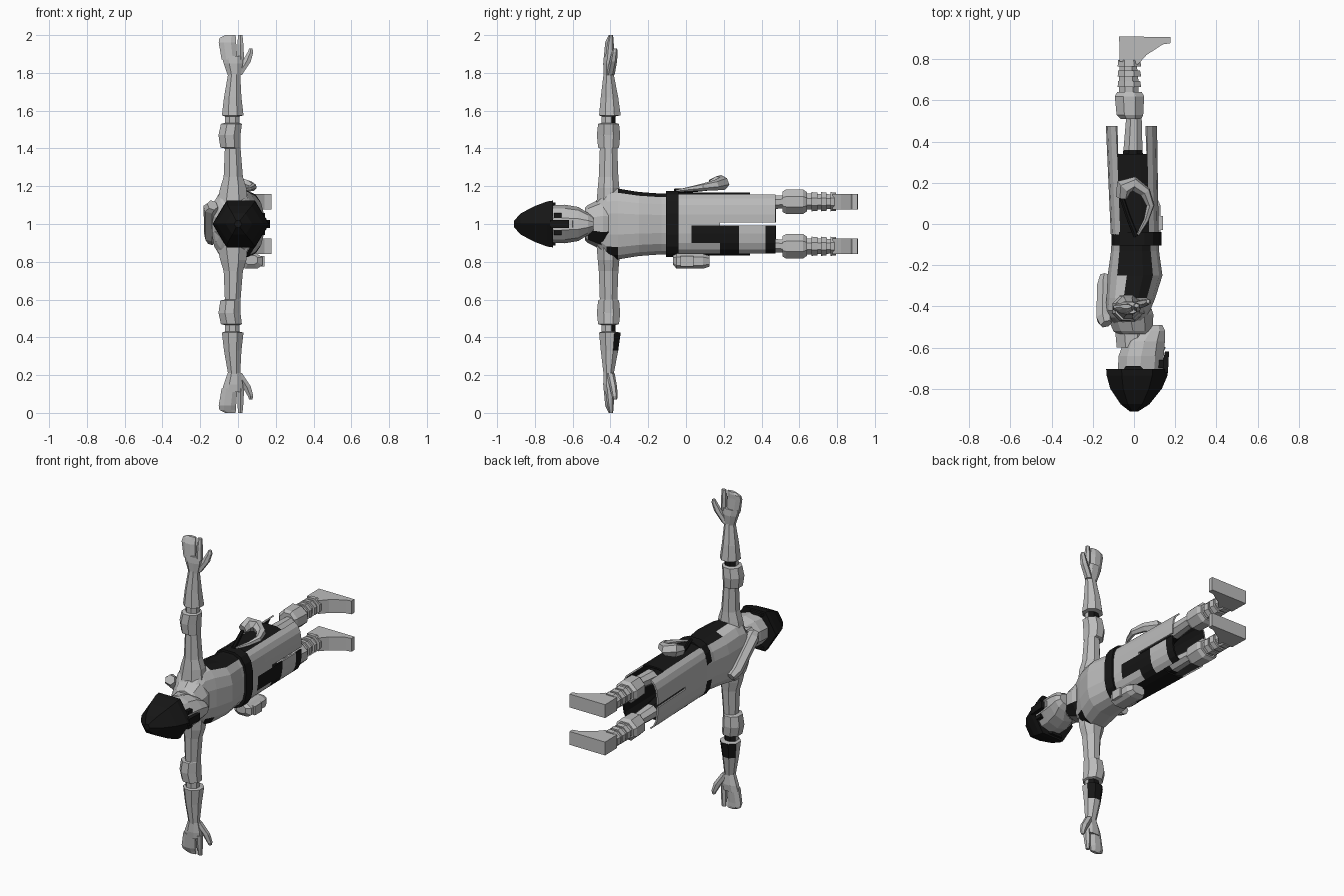
import bpy, bmesh, math
from mathutils import Vector

cube = bpy.data.objects.get("Cube")
if cube:
    bpy.data.objects.remove(cube, do_unlink=True)


def material(name, v):
    m = bpy.data.materials.new(name)
    m.use_nodes = True
    m.diffuse_color = (v, v, v, 1)
    m.node_tree.nodes["Principled BSDF"].inputs["Base Color"].default_value = (v, v, v, 1)
    return m


MATS = [material("light_grey", 0.5), material("black", 0.008)]


def finish(name, bm, rule=None):
    """Turn a bmesh into a flat shaded object, black where the rule holds."""
    bmesh.ops.recalc_face_normals(bm, faces=bm.faces)
    bm.normal_update()
    for f in bm.faces:
        f.material_index = int(bool(rule(f.calc_center_median(), f.normal))) if rule else 0
    me = bpy.data.meshes.new(name)
    bm.to_mesh(me)
    bm.free()
    for m in MATS:
        me.materials.append(m)
    ob = bpy.data.objects.new(name, me)
    bpy.context.collection.objects.link(ob)
    return ob


def rings(axis, rows, n=8, power=1.0, phase=0.5, side=1, caps=True):
    """Loft of rows (position, centre x, centre 2, radius x, radius 2) along y or z."""
    bm = bmesh.new()
    loops = []
    for t, cx, c2, rx, r2 in rows:
        loop = []
        for i in range(n):
            a = math.tau * (i + phase) / n
            c, s = math.cos(a), math.sin(a)
            x = cx + rx * math.copysign(abs(c) ** power, c)
            w = c2 + r2 * math.copysign(abs(s) ** power, s)
            y, z = (t, w) if axis == "y" else (w, t)
            loop.append(bm.verts.new((x, y, 1 + side * (z - 1))))
        loops.append(loop)
    for a, b in zip(loops, loops[1:]):
        for i in range(n):
            j = (i + 1) % n
            bm.faces.new((a[i], a[j], b[j], b[i]))
    if caps:
        bm.faces.new(loops[0])
        bm.faces.new(loops[-1])
    return bm


def loft(name, axis, rows, rule=None, **kw):
    return finish(name, rings(axis, rows, **kw), rule)


def slab(name, outline, z, half, side=1, rule=None):
    """Prism from an outline in x and y."""
    bm = bmesh.new()
    lo, hi = [[bm.verts.new((x, y, 1 + side * (z + d - 1))) for x, y in outline]
              for d in (-half, half)]
    bm.faces.new(lo)
    bm.faces.new(hi)
    for i in range(len(lo)):
        j = (i + 1) % len(lo)
        bm.faces.new((lo[i], lo[j], hi[j], hi[i]))
    return finish(name, bm, rule)


def tube(name, points, mat=0):
    """Faceted tube through points (x, y, z, radius)."""
    bm = bmesh.new()
    pts = [Vector(p[:3]) for p in points]
    loops = []
    for i, p in enumerate(pts):
        d = pts[min(i + 1, len(pts) - 1)] - pts[max(i - 1, 0)]
        u = d.cross(Vector((0.3, 0.1, 1))).normalized()
        v = d.cross(u).normalized()
        loops.append([bm.verts.new(p + points[i][3] * (u * math.cos(k * math.tau / 6)
                      + v * math.sin(k * math.tau / 6))) for k in range(6)])
    for a, b in zip(loops, loops[1:]):
        for k in range(6):
            bm.faces.new((a[k], a[(k + 1) % 6], b[(k + 1) % 6], b[k]))
    bm.faces.new(loops[0])
    bm.faces.new(loops[-1])
    return finish(name, bm, lambda c, n: mat)


def always(c, n):
    return True


# Head, helmet and collar
loft("helmet", "y", [(-.91, .0, 1, .02, .02), (-.875, .005, 1, .07, .065), (-.80, .01, 1, .125, .11),
     (-.735, .015, 1, .148, .138), (-.705, .015, 1, .15, .143)], always, n=6, phase=0)
loft("head", "y", [(-.72, .03, 1, .115, .1), (-.64, .035, 1, .115, .102), (-.57, .05, 1, .105, .09),
     (-.52, .08, 1, .075, .06), (-.49, .09, 1, .05, .035)], n=10)
slab("nose_guard", [(.13, -.72), (.165, -.72), (.17, -.62), (.15, -.62)], 1, .022, rule=always)
for s in (1, -1):
    slab("cheek_guard", [(-.06, -.72), (.06, -.72), (.03, -.69), (-.04, -.69)], 1.105, .008, s, always)
    slab("eye", [(.1, -.70), (.143, -.70), (.143, -.66), (.1, -.66)], 1.045, .012, s, always)
slab("nose", [(.13, -.64), (.155, -.6), (.13, -.59)], 1, .018)
loft("neck", "y", [(-.6, -.01, 1, .08, .07), (-.44, -.02, 1, .085, .08)], n=8)
loft("collar", "y", [(-.535, .0, 1, .085, .085), (-.52, -.005, 1, .1, .1), (-.44, -.02, 1, .12, .14),
     (-.41, -.01, 1, .1, .13)], lambda c, n: n.x > .6 and c.z < .98 and c.y > -.5, n=10)

# Torso and belt
def torso_black(c, n):
    upper = c.z > 1.13 and -.06 < c.x < .09 and c.y > -.37
    lower = c.z < .88 and .0 < c.x < .1 and -.42 < c.y < -.33
    return upper or lower


loft("torso", "y", [(-.49, -.02, 1, .08, .09), (-.455, -.03, 1, .1, .145), (-.42, -.03, 1, .11, .185),
     (-.36, -.015, 1, .12, .19), (-.25, .005, 1, .135, .172), (-.13, .005, 1, .118, .163),
     (-.05, .005, 1, .115, .165)], torso_black, n=16, power=.75)
loft("belt", "y", [(-.105, .012, 1, .122, .178), (-.04, .012, 1, .122, .178)],
     always, n=16, power=.7)

# Split coat skirt with open sides
bm = rings("y", [(y, .002 - .03 * y, 1, .118 + .015 * y, .168) for y in
           (-.05, .03, .1, .18, .28, .34, .42, .475)], n=20, power=.65, caps=False)
for z in (.992, 1.008):
    bmesh.ops.bisect_plane(bm, geom=bm.verts[:] + bm.edges[:] + bm.faces[:],
                           plane_co=(0, 0, z), plane_no=(0, 0, 1))


def side_strip(c):
    return abs(c.z - 1) > .145 and -.07 < c.x < .06


def opened(f):
    c = f.calc_center_median()
    return (abs(c.z - 1) < .008 and c.y > .17) or (side_strip(c) and c.y > .34)


def skirt_black(c, n):
    patch = c.x > .05 and c.z < 1 and (
        .18 < c.y < .28 or c.y > .43 or (.03 < c.y < .18 and c.z > .91))
    return side_strip(c) or patch


bmesh.ops.delete(bm, geom=[f for f in bm.faces if opened(f)], context="FACES")
skirt = finish("coat_skirt", bm, skirt_black)
mod = skirt.modifiers.new("cloth", "SOLIDIFY")
mod.thickness = .01
mod.material_offset = 1

# Arms, hands and legs, once per side
for s, side in ((1, "left"), (-1, "right")):
    def sleeve_black(c, n, s=s):
        h = 1 + s * (c.z - 1)
        return n.y > .5 and (1.5 < h < 1.56 or (s < 0 and 1.57 < h < 1.67))

    A = -.41
    loft(side + "_arm", "z", [
        (1.1, -.03, A, .09, .07), (1.19, -.025, A, .075, .062), (1.25, -.025, A, .055, .056),
        (1.4, -.028, A, .045, .05), (1.405, -.04, A, .058, .06), (1.47, -.045, A, .063, .067),
        (1.53, -.035, A, .06, .06), (1.535, -.03, A, .042, .04), (1.57, -.03, A, .042, .04),
        (1.575, -.028, -.403, .062, .062), (1.67, -.028, -.405, .05, .05),
        (1.8, -.02, A, .034, .028)], sleeve_black, side=s)
    loft(side + "_hand", "z", [(1.78, -.02, A, .034, .028), (1.85, -.025, -.407, .055, .034),
         (1.89, -.03, -.407, .062, .03)], side=s)
    loft(side + "_fingers", "z", [(1.87, -.045, -.41, .045, .028), (1.96, -.056, -.408, .05, .022),
         (1.985, -.055, -.402, .047, .016), (2.0, -.04, -.4, .03, .01)], side=s)
    loft(side + "_forefinger", "z", [(1.87, .015, -.405, .02, .024), (1.95, .013, -.4, .018, .018),
         (2.0, .012, -.396, .014, .01)], n=6, side=s)
    loft(side + "_thumb", "z", [(1.79, .0, -.4, .025, .022), (1.86, .045, -.385, .026, .02),
         (1.91, .066, -.378, .017, .016), (1.93, .068, -.375, .009, .01)], n=6, side=s)

    L = 1.118
    loft(side + "_thigh", "y", [(-.04, -.01, 1.085, .075, .065), (.2, -.01, 1.09, .07, .06),
         (.36, -.005, 1.11, .05, .045), (.53, .0, L, .04, .036)],
         lambda c, n: c.y < .3, side=s)
    loft(side + "_knee_guard", "y", [(.51, -.015, L, .055, .058), (.53, -.02, L, .07, .07),
         (.62, -.022, L, .077, .07), (.64, -.022, L, .065, .055)], side=s)
    loft(side + "_shin", "y", [(.63, -.025, L, .05, .046), (.68, -.025, L, .052, .046),
         (.82, -.03, L, .042, .04)], side=s)
    for y in (.665, .715, .765):
        loft(side + "_shin_band", "y", [(y, -.022, L, .062, .055), (y + .03, -.024, L, .058, .052)], side=s)
    slab(side + "_boot", [(-.07, .79), (.02, .775), (.06, .82), (.14, .872), (.178, .878),
         (.178, .908), (-.072, .91)], L, .042, s)

# Gear: curved horn with strap, hip pouch, back roll
tube("horn", [(-.06, .13, 1.205, .03), (-.05, .18, 1.22, .042), (.0, .195, 1.215, .036),
     (.055, .155, 1.205, .028), (.08, .09, 1.195, .02), (.06, .02, 1.185, .013), (.02, -.05, 1.175, .007)])
tube("horn_strap", [(-.06, .13, 1.19, .012), (-.03, .04, 1.18, .012), (.01, -.06, 1.175, .012)], 1)
loft("hip_pouch", "y", [(-.07, .07, .81, .035, .025), (-.05, .07, .803, .062, .042),
     (.09, .07, .803, .062, .042), (.125, .07, .803, .045, .03)], n=8, power=.7)
slab("pouch_flap", [(.01, -.03), (.14, -.03), (.14, .04), (.01, .04)], .803, .028)
tube("back_roll", [(-.135, -.485, 1.1, .03), (-.145, -.46, 1.085, .04), (-.145, -.3, .935, .036),
     (-.14, -.25, .91, .025)])
